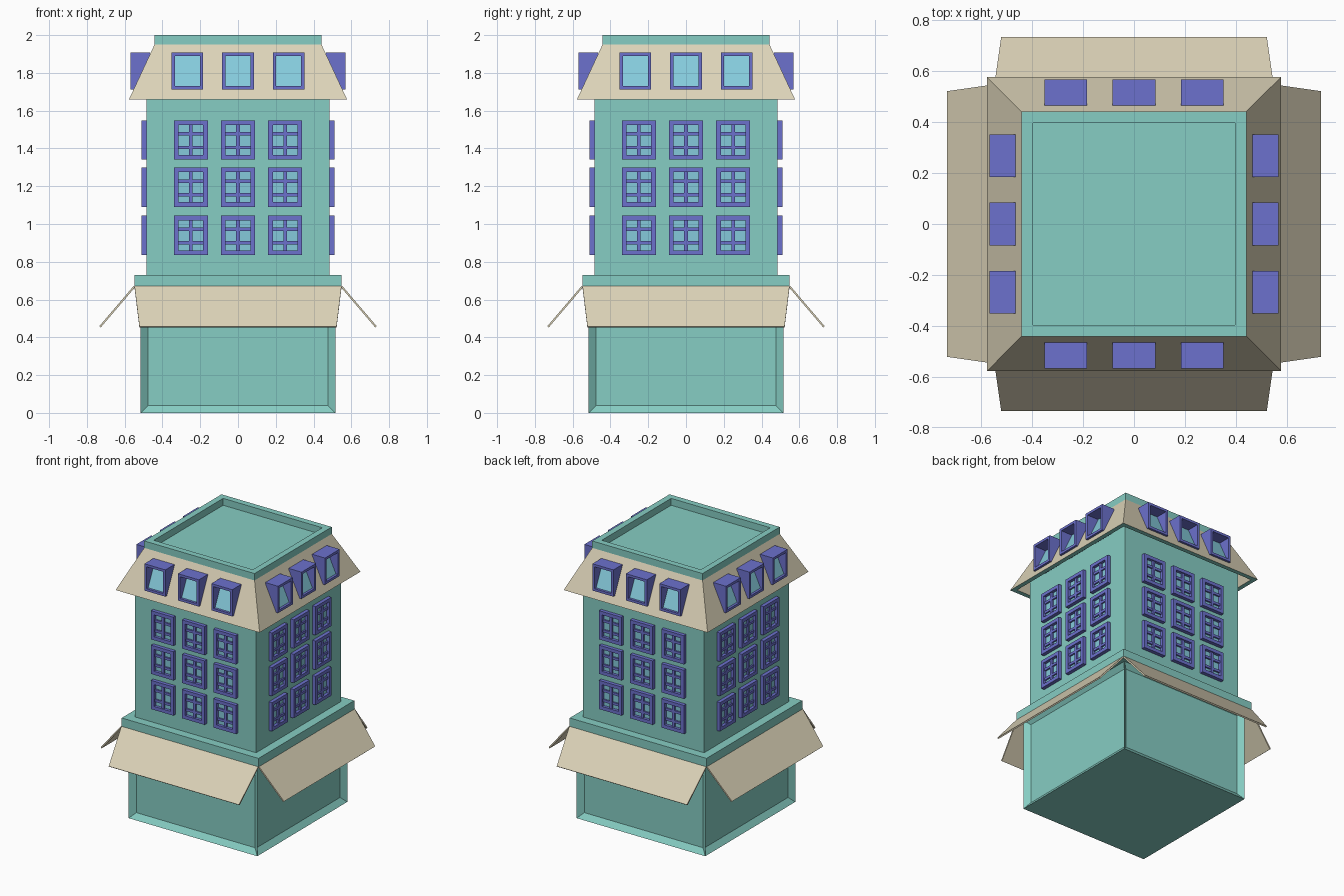
import bpy, bmesh
from math import pi
from mathutils import Matrix, Vector

cube = bpy.data.objects.get("Cube")
if cube:
    bpy.data.objects.remove(cube, do_unlink=True)


def material(name, rgb):
    lin = [((c / 255 + 0.055) / 1.055) ** 2.4 for c in rgb] + [1]
    m = bpy.data.materials.new(name)
    m.use_nodes = True
    m.diffuse_color = lin
    m.node_tree.nodes["Principled BSDF"].inputs["Base Color"].default_value = lin
    return m


TEAL = material("teal_plaster", (134, 205, 195))
CREAM = material("cream_canvas", (220, 211, 184))
VIOLET = material("violet_frame", (108, 113, 205))
GLASS = material("blue_glass", (133, 202, 219))


def finish(name, bm, *mats):
    bmesh.ops.recalc_face_normals(bm, faces=bm.faces)
    me = bpy.data.meshes.new(name)
    bm.to_mesh(me)
    bm.free()
    for m in mats:
        me.materials.append(m)
    ob = bpy.data.objects.new(name, me)
    bpy.context.collection.objects.link(ob)
    return ob


def box(bm, x0, x1, y0, y1, z0, z1):
    mat = Matrix.Translation(((x0 + x1) / 2, (y0 + y1) / 2, (z0 + z1) / 2))
    mat = mat @ Matrix.Diagonal((x1 - x0, y1 - y0, z1 - z0, 1))
    return bmesh.ops.create_cube(bm, size=1, matrix=mat)


def slab(bm, top, bottom, thick):
    """Sloping board; top and bottom are (half width, y, z) shifted by a centre x."""
    cx, (w0, y0, z0), (w1, y1, z1) = top[0], top[1:], bottom[1:]
    n = Vector((0, z0 - z1, y1 - y0)).normalized() * thick
    pts = [Vector(p) for p in ((cx - w0, y0, z0), (cx + w0, y0, z0),
                               (cx + w1, y1, z1), (cx - w1, y1, z1))]
    a = [bm.verts.new(p) for p in pts]
    b = [bm.verts.new(p + n) for p in pts]
    bm.faces.new(a)
    bm.faces.new(b[::-1])
    for i in range(4):
        j = (i + 1) % 4
        bm.faces.new((a[i], b[i], b[j], a[j]))


def square_loft(bm, rings, cream_bands=()):
    """Stack of square rings (half width, z), capped at both ends."""
    loops = [[bm.verts.new((sx * h, sy * h, z))
              for sx, sy in ((-1, -1), (1, -1), (1, 1), (-1, 1))] for h, z in rings]
    for k, (a, b) in enumerate(zip(loops, loops[1:])):
        for i in range(4):
            j = (i + 1) % 4
            f = bm.faces.new((a[i], a[j], b[j], b[i]))
            f.material_index = int(k in cream_bands)
    bm.faces.new(loops[0])
    bm.faces.new(loops[-1])


def all_sides(bm):
    """Repeat the front geometry on the other three sides."""
    front = bm.verts[:] + bm.edges[:] + bm.faces[:]
    for k in range(1, 4):
        geo = bmesh.ops.duplicate(bm, geom=front)["geom"]
        vs = [v for v in geo if isinstance(v, bmesh.types.BMVert)]
        bmesh.ops.rotate(bm, verts=vs, cent=(0, 0, 0), matrix=Matrix.Rotation(k * pi / 2, 3, 'Z'))


def ring_frame(bm, cx, cz, hw, hh, t, y0, y1):
    """Rectangular frame of four bars."""
    for s in (-1, 1):
        xs = sorted((cx + s * hw, cx + s * (hw - t)))
        zs = sorted((cz + s * hh, cz + s * (hh - t)))
        box(bm, *xs, y0, y1, cz - hh, cz + hh)
        box(bm, cx - hw + t, cx + hw - t, y0, y1, *zs)


# Shop base with a sunken panel on each side
bm = bmesh.new()
box(bm, -0.515, 0.515, -0.515, 0.515, 0, 0.67)
bm.normal_update()
sides = [f for f in bm.faces if abs(f.normal.z) < 0.5]
bmesh.ops.inset_individual(bm, faces=sides, thickness=0.056, depth=-0.03)
finish("shop_base", bm, TEAL)

# Ledge and main walls
bm = bmesh.new()
box(bm, -0.548, 0.548, -0.548, 0.548, 0.665, 0.73)
finish("ledge", bm, TEAL)
WALL = 0.485
bm = bmesh.new()
box(bm, -WALL, WALL, -WALL, WALL, 0.73, 1.8)
finish("main_walls", bm, TEAL)

# Hollow sloping roof with parapet and sunken deck
bm = bmesh.new()
square_loft(bm, [(0.42, 1.93), (0.545, 1.66), (0.577, 1.66), (0.442, 1.95),
                 (0.442, 2.0), (0.397, 2.0), (0.397, 1.95)], cream_bands=(0, 2))
finish("roof", bm, TEAL, CREAM)

# Awnings
bm = bmesh.new()
slab(bm, (0, 0.548, -0.545, 0.665), (0, 0.522, -0.727, 0.452), -0.01)
all_sides(bm)
finish("awnings", bm, CREAM)

# Wall windows: frames with glazing bars, and panes
frames, panes = bmesh.new(), bmesh.new()
for cx in (-0.25, 0, 0.25):
    for cz in (0.94, 1.195, 1.445):
        ring_frame(frames, cx, cz, 0.09, 0.104, 0.025, -0.511, -WALL)
        box(frames, cx - 0.01, cx + 0.01, -0.503, -WALL, cz - 0.08, cz + 0.08)
        for dz in (0.032, -0.04):
            box(frames, cx - 0.066, cx + 0.066, -0.501, -WALL, cz + dz - 0.009, cz + dz + 0.009)
        box(panes, cx - 0.066, cx + 0.066, -WALL - 0.005, -WALL, cz - 0.08, cz + 0.08)
for bm, name, mat in ((frames, "window_frames", VIOLET), (panes, "window_panes", GLASS)):
    all_sides(bm)
    finish(name, bm, mat)

# Dormers: deep open frames with glass lying on the roof slope
frames, panes = bmesh.new(), bmesh.new()


def slope_y(z):
    return -0.577 + (z - 1.66) * 0.135 / 0.29


for cx in (-0.268, 0, 0.268):
    ring_frame(frames, cx, 1.81, 0.084, 0.097, 0.018, -0.568, -0.465)
    lo, hi = 1.722, 1.895
    slab(panes, (cx, 0.067, slope_y(hi), hi), (cx, 0.067, slope_y(lo), lo), -0.006)
    slab(panes, (cx, 0.067, slope_y(hi) - 0.003, hi), (cx, 0.067, slope_y(lo) - 0.003, lo), 0.003)
for bm, name, mat in ((frames, "dormer_frames", VIOLET), (panes, "dormer_panes", GLASS)):
    all_sides(bm)
    finish(name, bm, mat)
